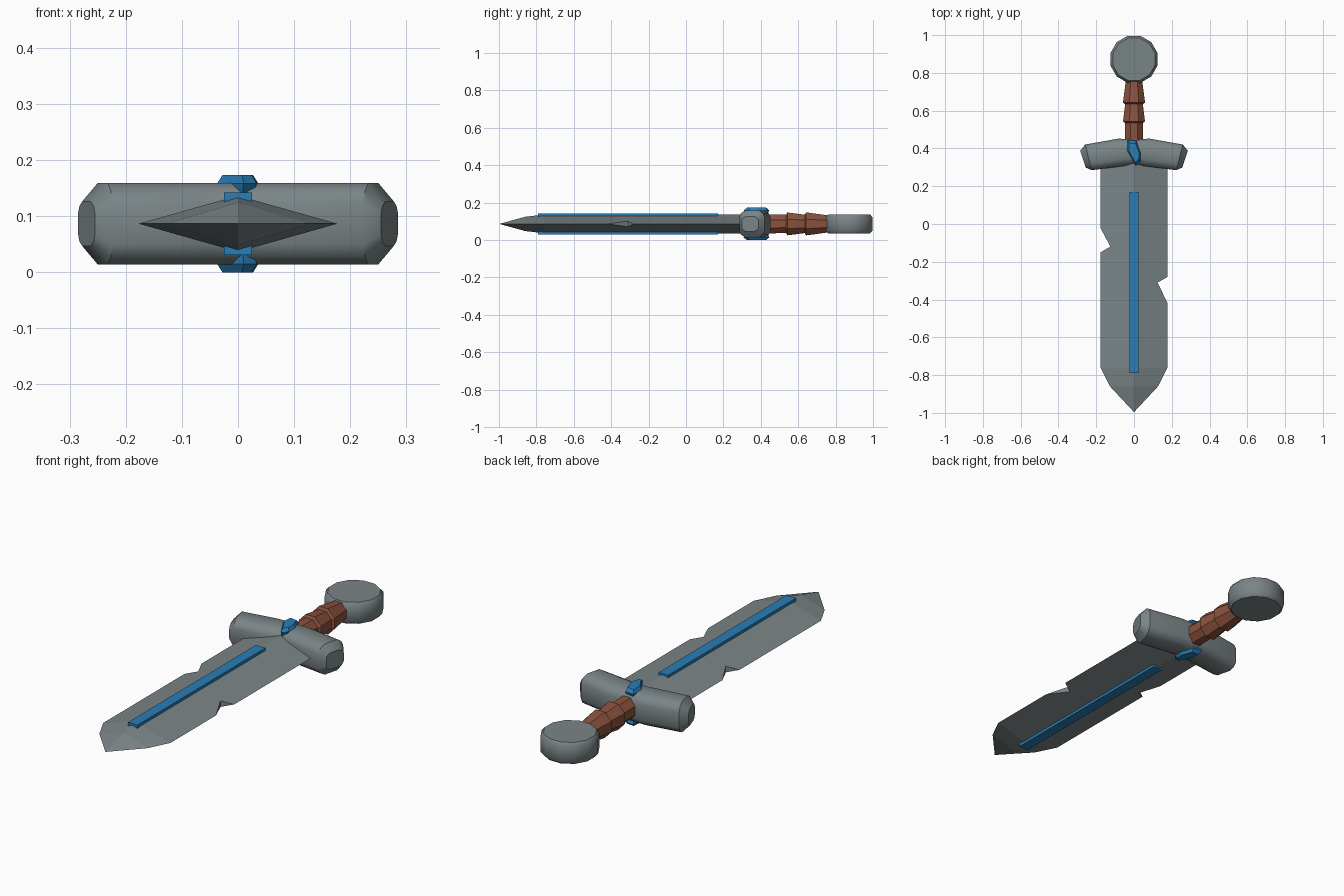
import bpy, bmesh, math

if "Cube" in bpy.data.objects:
    bpy.data.objects.remove(bpy.data.objects["Cube"])

ZC = 0.0865  # mid plane of the sword


def material(name, rgb):
    m = bpy.data.materials.new(name)
    m.diffuse_color = (*rgb, 1)
    m.use_nodes = True
    m.node_tree.nodes["Principled BSDF"].inputs["Base Color"].default_value = m.diffuse_color
    return m


STEEL = material("steel grey", (0.195, 0.232, 0.24))
LEATHER = material("leather brown", (0.26, 0.085, 0.047))
BLUE = material("enamel blue", (0.022, 0.205, 0.47))


def loft(name, rings, mat, smooth=None):
    """Skin equal-length rings of points (z relative to the mid plane) and cap both ends."""
    bm = bmesh.new()
    vs = [[bm.verts.new((x, y, z + ZC)) for x, y, z in r] for r in rings]
    n = len(vs[0])
    for a, b in zip(vs, vs[1:]):
        for i in range(n):
            j = (i + 1) % n
            bm.faces.new((a[i], a[j], b[j], b[i]))
    bm.faces.new(vs[0])
    bm.faces.new(vs[-1])
    bmesh.ops.remove_doubles(bm, verts=bm.verts, dist=1e-5)
    bmesh.ops.recalc_face_normals(bm, faces=bm.faces)
    me = bpy.data.meshes.new(name)
    bm.to_mesh(me)
    bm.free()
    me.materials.append(mat)
    ob = bpy.data.objects.new(name, me)
    bpy.context.collection.objects.link(ob)
    bpy.ops.object.select_all(action='DESELECT')
    ob.select_set(True)
    bpy.context.view_layer.objects.active = ob
    if smooth:
        bpy.ops.object.shade_smooth_by_angle(angle=math.radians(smooth))
    return ob


def prism(name, outline, levels, mat, centre=(0, 0), smooth=None):
    """Stack of scaled copies of an xy outline; levels are (z, scale)."""
    cx, cy = centre
    return loft(name, [[(cx + (x - cx) * s, cy + (y - cy) * s, z) for x, y in outline]
                       for z, s in levels], mat, smooth)


# Blade: diamond section tapering to a point
blade = loft("blade", [[(w, y, 0), (0, y, h), (-w, y, 0), (0, y, -h)] for y, w, h in
                       [(0.34, 0.177, 0.05), (-0.76, 0.177, 0.05),
                        (-0.86, 0.127, 0.038), (-0.995, 0.001, 0.001)]], STEEL)

# Nicks cut out of both edges
nicks = [[(-0.178, -0.02), (-0.125, -0.12), (-0.178, -0.15), (-0.25, -0.15), (-0.25, -0.02)],
         [(0.178, -0.28), (0.125, -0.31), (0.178, -0.42), (0.25, -0.42), (0.25, -0.28)]]
for k, outline in enumerate(nicks):
    cutter = prism(f"nick_cutter_{k}", outline, [(-0.1, 1), (0.1, 1)], STEEL)
    cutter.hide_render = True
    mod = blade.modifiers.new("nick", 'BOOLEAN')
    mod.operation = 'DIFFERENCE'
    mod.solver = 'EXACT'
    mod.object = cutter
    bpy.context.view_layer.objects.active = blade
    bpy.ops.object.modifier_apply(modifier=mod.name)
    bpy.data.objects.remove(cutter)

# Blue bar down the blade
prism("blade_inlay", [(-0.025, -0.79), (0.025, -0.79), (0.025, 0.17), (-0.025, 0.17)],
      [(-0.056, 1), (0.056, 1)], BLUE)

# Guard: chamfered bar whose arms droop towards the blade
stations = [(0.0, 0.382, 0.066, 0.073, 0), (0.07, 0.379, 0.074, 0.073, 0.17),
            (0.241, 0.353, 0.07, 0.073, 0.25), (0.27, 0.343, 0.047, 0.04, 0.32)]
stations = [(-x, y, hy, hz, -t) for x, y, hy, hz, t in stations[:0:-1]] + stations
section = [(1, .5), (.85, .8), (.5, 1), (-.5, 1), (-.85, .8), (-1, .5)]
section += [(a, -b) for a, b in reversed(section)]
loft("guard", [[(x + a * hy * math.sin(t), y + a * hy * math.cos(t), b * hz) for a, b in section]
               for x, y, hy, hz, t in stations], STEEL, 35)

# Faceted gem through the guard
gem = [(-0.034, 0.445), (0.012, 0.44), (0.036, 0.375), (0.033, 0.33), (0.01, 0.308), (-0.037, 0.39)]
prism("guard_gem", gem, [(-0.0865, 0.75), (-0.072, 1), (-0.05, 0.85),
                         (0.05, 0.85), (0.072, 1), (0.0865, 0.75)], BLUE, (0, 0.38))

# Leather grip: three flaring eight-sided wraps
octagon = [math.radians(22.5 + 45 * i) for i in range(8)]
k = 1 / math.cos(math.radians(22.5))
loft("grip", [[(r * 0.95 * k * math.cos(a), y, r * k * math.sin(a)) for a in octagon] for y, r in
              [(0.42, 0.051), (0.535, 0.049), (0.542, 0.061), (0.552, 0.06), (0.635, 0.049),
               (0.642, 0.061), (0.655, 0.06), (0.77, 0.044)]], LEATHER)

# Disc pommel with a bevelled rim
disc = [(0.129 * math.cos(a), 0.872 + 0.129 * math.sin(a))
        for a in (math.radians(15 + 30 * i) for i in range(12))]
prism("pommel", disc, [(-0.051, 0.9), (-0.036, 1), (0.036, 1), (0.051, 0.9)],
      STEEL, (0, 0.872), 50)
